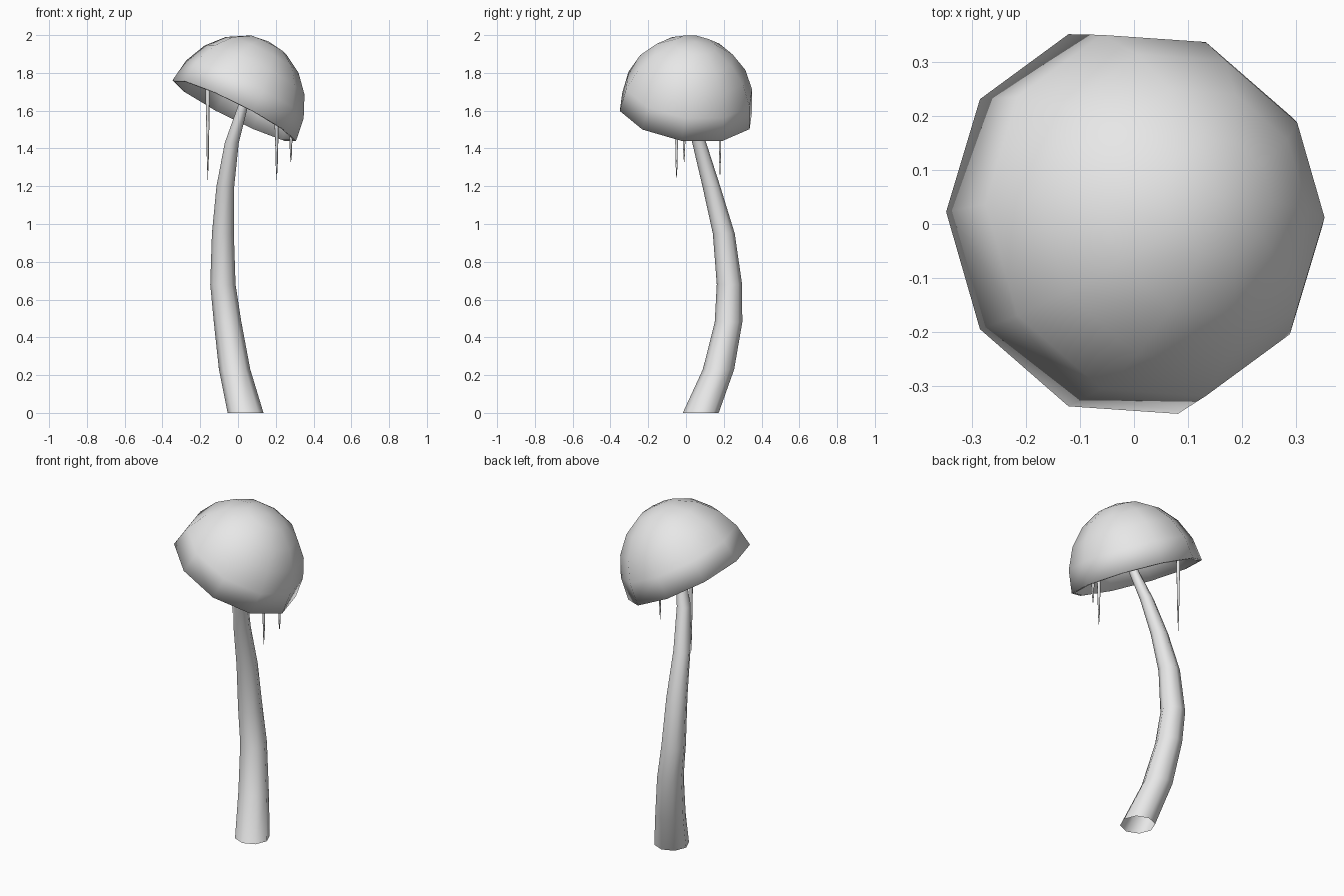
import bpy, bmesh, math
from mathutils import Vector, Matrix

old = bpy.data.objects.get("Cube")
if old:
    bpy.data.objects.remove(old)

grey = bpy.data.materials.new("plain_grey")
grey.use_nodes = True
grey.diffuse_color = (0.8, 0.8, 0.8, 1)
grey.node_tree.nodes["Principled BSDF"].inputs["Base Color"].default_value = (0.8, 0.8, 0.8, 1)


def loft(name, rings, sides, smooth_angle, tip=None):
    """Skin circular rings given as (centre, radius); optionally close to a tip."""
    bm = bmesh.new()
    loops = []
    for centre, radius in rings:
        turns = [math.tau * i / sides for i in range(sides)]
        loops.append([bm.verts.new(Vector(centre) + radius * Vector((math.cos(t), math.sin(t), 0)))
                      for t in turns])
    for low, high in zip(loops, loops[1:]):
        for i in range(sides):
            j = (i + 1) % sides
            bm.faces.new((low[i], low[j], high[j], high[i]))
    if tip is not None:
        end = bm.verts.new(tip)
        for i in range(sides):
            bm.faces.new((loops[-1][i], loops[-1][(i + 1) % sides], end))
    bmesh.ops.recalc_face_normals(bm, faces=bm.faces)
    mesh = bpy.data.meshes.new(name)
    bm.to_mesh(mesh)
    bm.free()
    mesh.materials.append(grey)
    obj = bpy.data.objects.new(name, mesh)
    bpy.context.collection.objects.link(obj)
    bpy.ops.object.select_all(action='DESELECT')
    obj.select_set(True)
    bpy.context.view_layer.objects.active = obj
    bpy.ops.object.shade_smooth_by_angle(angle=math.radians(smooth_angle))
    return obj


# Stem: curved, tapering tube, open at the foot
stem_path = [
    (0.04, 0.078, 0, 0.095), (-0.018, 0.172, 0.23, 0.083),
    (-0.055, 0.225, 0.48, 0.073), (-0.08, 0.23, 0.68, 0.067),
    (-0.08, 0.2, 0.95, 0.058), (-0.067, 0.134, 1.2, 0.047),
    (-0.033, 0.07, 1.43, 0.037), (0.025, 0.02, 1.62, 0.027),
    (0.1, 0.0, 1.9, 0.02),
]
loft("stem", [((x, y, z), r) for x, y, z, r in stem_path], 8, 50)

# Cap: hollow ten-sided dome, tilted toward the left and back
radius, height, steps = 0.365, 0.412, 5
dome = []
for k in range(steps):
    a = math.pi / 2 * k / steps
    dome.append(((0, 0, height * math.sin(a)), radius * math.cos(a)))
cap = loft("cap", dome, 10, 60, tip=(0, 0, height))
axis = Vector((0.5, 0.14, 1)).normalized()
side = (Vector((1, 0, 0)) - axis * axis.x).normalized()
cap.matrix_world = Matrix.Translation((-0.02, 0, 1.6)) @ Matrix(
    (side, axis.cross(side), axis)).transposed().to_4x4()
shell = cap.modifiers.new("shell", 'SOLIDIFY')
shell.thickness = 0.015
shell.offset = -1

# Drips: thin spikes hanging from inside the cap (x, y, top, tip)
drips = [(-0.16, 0.18, 1.74, 1.23), (0.205, -0.05, 1.58, 1.23), (0.28, -0.01, 1.56, 1.32)]
for n, (x, y, top, tip) in enumerate(drips, 1):
    drop = top - tip
    rings = [((x, y, top - f * drop), r) for f, r in ((0, 0.013), (0.45, 0.008), (0.8, 0.005))]
    loft(f"drip_{n}", rings, 6, 60, tip=(x, y, tip))
